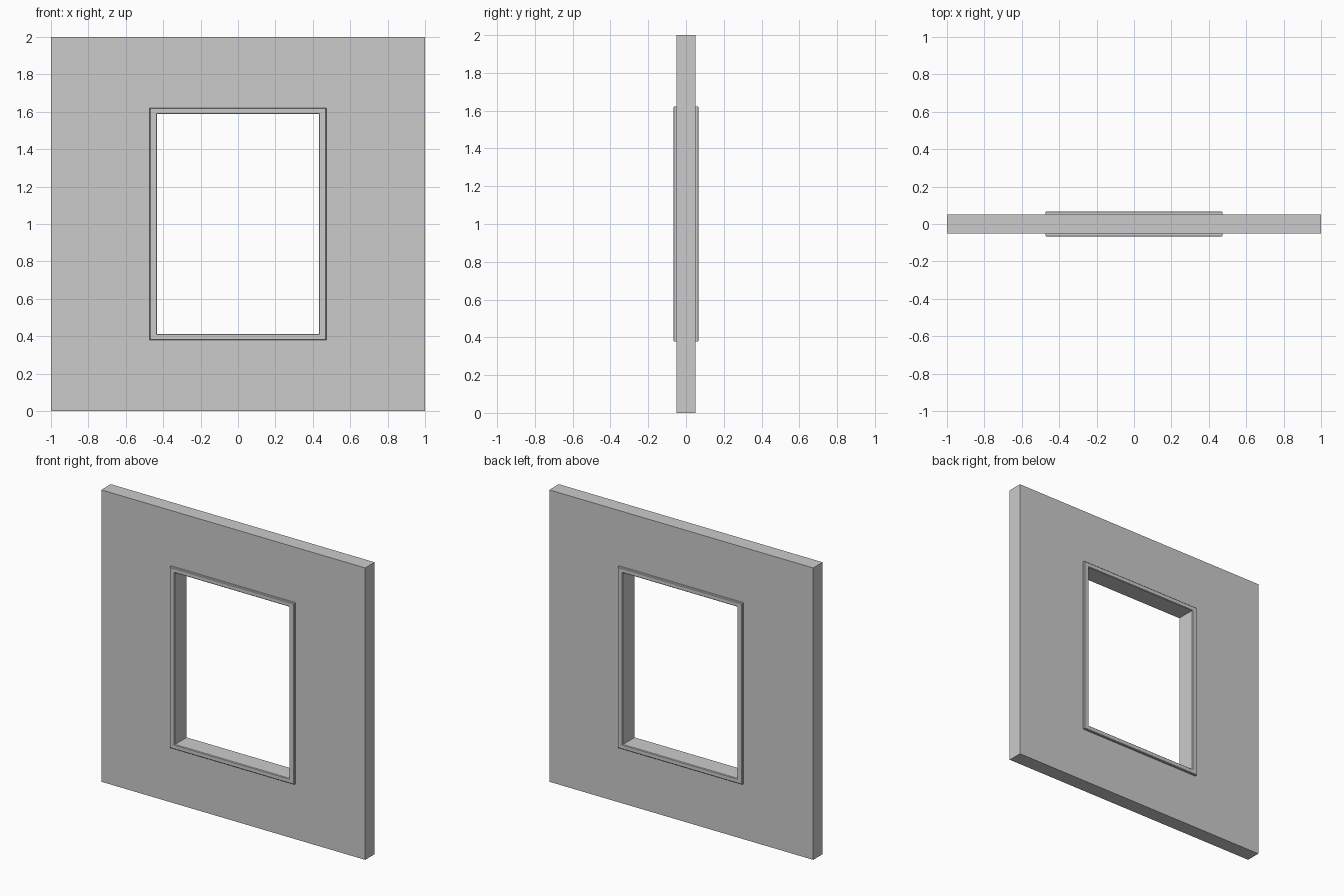
import bpy, bmesh

if "Cube" in bpy.data.objects:
    bpy.data.objects.remove(bpy.data.objects["Cube"])

CZ = 1.0              # height of the opening's centre
HX, HZ = 0.433, 0.588  # half size of the clear opening


def ring(name, profile):
    """Sweep a closed (x grow, z grow, y) profile round the opening with mitred corners."""
    bm = bmesh.new()
    loops = []
    for sx, sz in ((-1, -1), (1, -1), (1, 1), (-1, 1)):
        loops.append([bm.verts.new((sx * (HX + gx), y, CZ + sz * (HZ + gz)))
                      for gx, gz, y in profile])
    n = len(profile)
    for i in range(4):
        a, b = loops[i], loops[(i + 1) % 4]
        for j in range(n):
            k = (j + 1) % n
            bm.faces.new((a[j], b[j], b[k], a[k]))
    bmesh.ops.recalc_face_normals(bm, faces=bm.faces)
    me = bpy.data.meshes.new(name)
    bm.to_mesh(me)
    bm.free()
    ob = bpy.data.objects.new(name, me)
    bpy.context.collection.objects.link(ob)
    return ob


# Wall panel with a rectangular opening
T = 0.051
WX, WZ = 1 - HX, 1 - HZ
ring("wall", [(0, 0, -T), (WX, WZ, -T), (WX, WZ, T), (0, 0, T)])

# Raised trim around the opening on both faces, outer edges chamfered
F, C = 0.067, 0.004
GX, GZ = 0.039, 0.033
for name, s in (("front_trim", -1), ("back_trim", 1)):
    ring(name, [(0, 0, s * T), (GX, GZ, s * T), (GX, GZ, s * (F - C)),
                (GX - C, GZ - C, s * F), (C, C, s * F), (0, 0, s * (F - C))])
